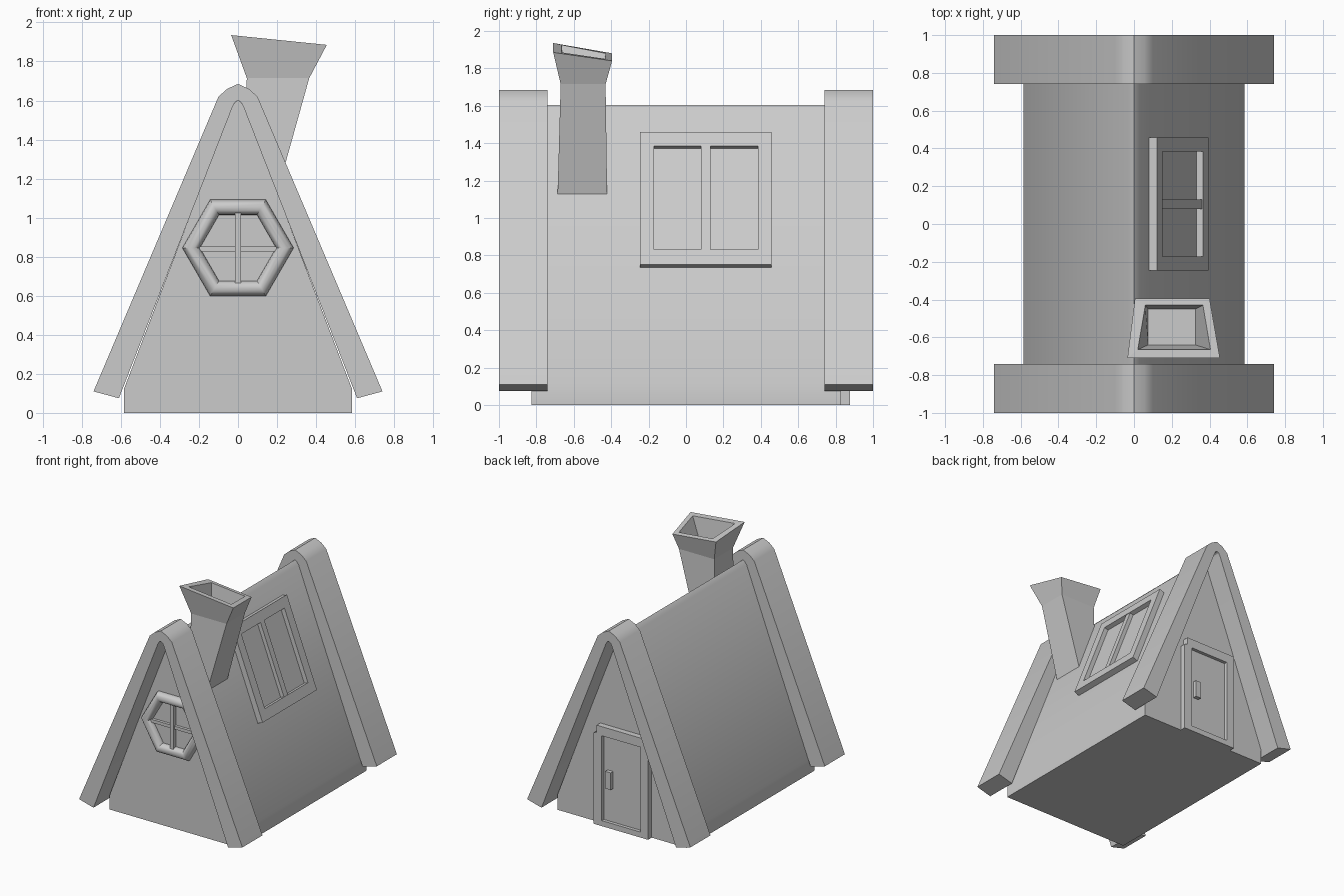
import bpy, bmesh, math
from mathutils import Vector

if "Cube" in bpy.data.objects:
    bpy.data.objects.remove(bpy.data.objects["Cube"])


def make(name, verts, faces, smooth=False):
    me = bpy.data.meshes.new(name)
    me.from_pydata([tuple(v) for v in verts], [], faces)
    bm = bmesh.new()
    bm.from_mesh(me)
    bmesh.ops.recalc_face_normals(bm, faces=bm.faces)
    bm.to_mesh(me)
    bm.free()
    ob = bpy.data.objects.new(name, me)
    bpy.context.collection.objects.link(ob)
    if smooth:
        smooth_object(ob)
    return ob


def smooth_object(ob):
    bpy.ops.object.select_all(action='DESELECT')
    ob.select_set(True)
    bpy.context.view_layer.objects.active = ob
    bpy.ops.object.shade_smooth_by_angle(angle=math.radians(30))


def prism(name, profile, y0, y1, smooth=False):
    """Extrude an (x, z) outline from y0 to y1."""
    n = len(profile)
    verts = [(x, y, z) for y in (y0, y1) for x, z in profile]
    faces = [(i, (i + 1) % n, n + (i + 1) % n, n + i) for i in range(n)]
    faces += [tuple(range(n)), tuple(range(n, 2 * n))]
    return make(name, verts, faces, smooth)


def rings(name, loops):
    """Skin a list of four-cornered loops and cap both ends."""
    verts = [v for loop in loops for v in loop]
    faces = [(4 * k + i, 4 * k + (i + 1) % 4, 4 * k + 4 + (i + 1) % 4, 4 * k + 4 + i)
             for k in range(len(loops) - 1) for i in range(4)]
    e = 4 * len(loops) - 4
    return make(name, verts, faces + [(0, 1, 2, 3), (e, e + 1, e + 2, e + 3)])


def box(name, x0, x1, y0, y1, z0, z1):
    return prism(name, [(x0, z0), (x1, z0), (x1, z1), (x0, z1)], y0, y1)


def mirrored(half):
    return half + [(-x, z) for x, z in reversed(half) if x > 0]


# House body: steep gable with short upright sides
prism("house_body", mirrored([(0.585, 0), (0.585, 0.12), (0.03, 1.575), (0, 1.605)]),
      -0.825, 0.83, True)

# Thick roof bands over both gable ends
outer = [(0.74, 0.11), (0.10, 1.62), (0.055, 1.66), (0, 1.685)]
inner = [(0.61, 0.075), (0.027, 1.57), (0.015, 1.592), (0, 1.60)]
band = mirrored(outer) + list(reversed(mirrored(inner)))
for name, y0, y1 in (("front_roof_band", -1, -0.74), ("back_roof_band", 0.74, 1)):
    prism(name, band, y0, y1, True)

# Crooked hollow chimney
def rect(x0, x1, y0, y1, z):
    return [(x0, y0, z), (x1, y0, z), (x1, y1, z), (x0, y1, z)]

rings("chimney", [
    rect(0.03, 0.165, -0.69, -0.42, 1.0),
    rect(0.045, 0.365, -0.67, -0.43, 1.715),
    [(-0.035, -0.71, 1.935), (0.455, -0.71, 1.885), (0.40, -0.395, 1.84), (0.005, -0.395, 1.88)],
    [(0.02, -0.665, 1.925), (0.405, -0.665, 1.885), (0.365, -0.43, 1.85), (0.06, -0.43, 1.88)],
    rect(0.075, 0.325, -0.64, -0.45, 1.71)])

# Hexagonal front window with rounded rim and crossed bars
bpy.ops.mesh.primitive_torus_add(major_segments=6, minor_segments=16, major_radius=0.24,
                                 minor_radius=0.045, location=(0, -0.83, 0.845),
                                 rotation=(math.pi / 2, 0, 0))
rim = bpy.context.object
rim.name = "front_window_rim"
smooth_object(rim)
box("front_window_upright", -0.016, 0.016, -0.86, -0.82, 0.65, 1.04)
box("front_window_crossbar", -0.21, 0.21, -0.848, -0.82, 0.827, 0.853)

# Roof window: frame pieces laid on the right slope
low, high = Vector((0.352, 0, 0.735)), Vector((0.08, 0, 1.443))
up = (high - low).normalized()
out = Vector((up.z, 0, -up.x))
length = (high - low).length


def slope_box(name, y0, y1, v0, v1, depth=0.046):
    def loop(w):
        return [low + up * v + out * w + Vector((0, y, 0))
                for y, v in ((y0, v0), (y1, v0), (y1, v1), (y0, v1))]
    return rings(name, [loop(-0.02), loop(depth)])


slope_box("roof_window_left_frame", -0.245, -0.172, 0, length)
slope_box("roof_window_right_frame", 0.385, 0.458, 0, length)
slope_box("roof_window_sill", -0.172, 0.385, 0, 0.085)
slope_box("roof_window_head", -0.172, 0.385, length - 0.08, length)
slope_box("roof_window_mullion", 0.08, 0.13, 0.085, length - 0.08, 0.042)
slope_box("roof_window_glass", -0.172, 0.385, 0.085, length - 0.08, 0.01)

# Back door: notched frame, recessed panel and handle
prism("door_frame", [(0.225, 0), (0.225, 0.745), (0.195, 0.755), (0.195, 0.815), (-0.27, 0.815),
                     (-0.27, 0), (-0.20, 0), (-0.20, 0.74), (0.15, 0.74), (0.15, 0)], 0.82, 0.877)
box("door_threshold", -0.20, 0.15, 0.82, 0.877, 0, 0.045)
box("door_panel", -0.20, 0.15, 0.82, 0.85, 0.045, 0.74)
box("door_handle", 0.065, 0.115, 0.85, 0.882, 0.32, 0.46)
